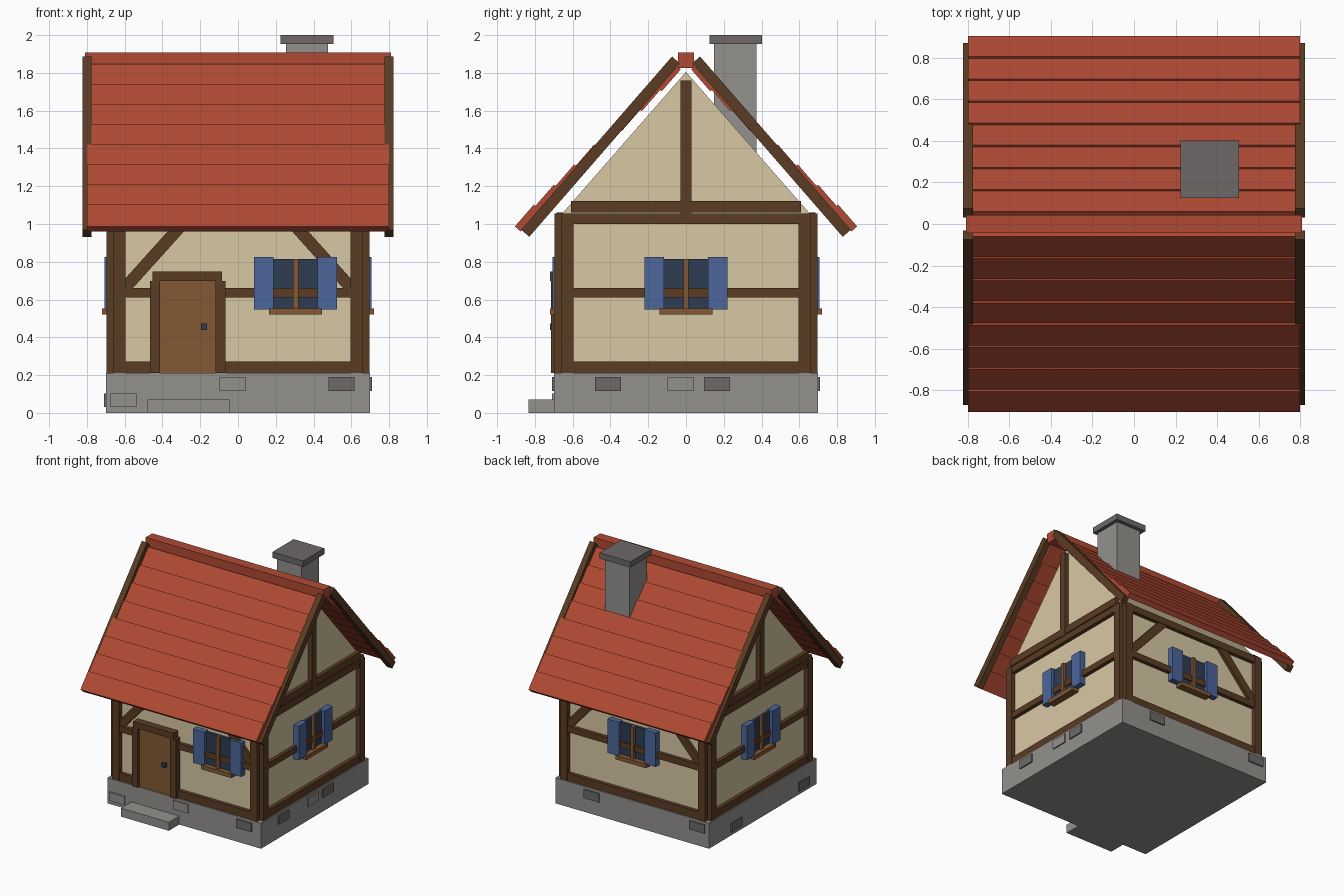
import bpy
import math
from mathutils import Matrix, Vector

if "Cube" in bpy.data.objects:
    bpy.data.objects.remove(bpy.data.objects["Cube"])


def material(name, r, g, b):
    m = bpy.data.materials.new(name)
    lin = [((c / 255 + 0.055) / 1.055) ** 2.4 for c in (r, g, b)]
    m.diffuse_color = (*lin, 1)
    m.use_nodes = True
    m.node_tree.nodes["Principled BSDF"].inputs["Base Color"].default_value = m.diffuse_color
    return m


PLASTER = material("cream plaster", 216, 200, 164)
WOOD = material("dark timber", 90, 60, 35)
OAK = material("light timber", 132, 89, 52)
TILE = material("red roof", 176, 74, 52)
STONE = material("grey stone", 148, 145, 141)
DARK = material("dark stone", 109, 104, 104)
BLUE = material("blue shutter", 76, 102, 154)
GLASS = material("dark glass", 46, 60, 82)

BOX_FACES = [(0, 1, 3, 2), (4, 6, 7, 5), (0, 4, 5, 1), (2, 3, 7, 6), (0, 2, 6, 4), (1, 5, 7, 3)]


def mesh(name, verts, faces, mat):
    me = bpy.data.meshes.new(name)
    me.from_pydata([tuple(v) for v in verts], [], faces)
    me.materials.append(mat)
    ob = bpy.data.objects.new(name, me)
    bpy.context.collection.objects.link(ob)
    return ob


def box(name, mat, x0, x1, y0, y1, z0, z1, xf=Matrix()):
    verts = [xf @ Vector((x, y, z)) for x in (x0, x1) for y in (y0, y1) for z in (z0, z1)]
    return mesh(name, verts, BOX_FACES, mat)


def on_wall(side, name, mat, u0, u1, z0, z1, depth, inner=0.65):
    """Box on a wall; u runs along it, depth is the distance of its face from the centre."""
    turn = {"front": 0, "right": 90, "back": 180, "left": 270}[side]
    return box(side + "_" + name, mat, u0, u1, -depth, -inner, z0, z1,
               Matrix.Rotation(math.radians(turn), 4, 'Z'))


# Foundation and door step
box("foundation", STONE, -0.70, 0.70, -0.70, 0.70, 0, 0.21)
box("door_step", STONE, -0.48, -0.045, -0.835, -0.69, 0, 0.07)

# Foundation stones: wall, centre along wall, bottom height, colour
for side, u, z, mat in [
        ("front", -0.607, 0.03, STONE), ("front", -0.028, 0.117, STONE), ("front", 0.548, 0.117, DARK),
        ("right", -0.413, 0.117, DARK), ("right", -0.028, 0.117, STONE), ("right", 0.163, 0.117, DARK),
        ("back", -0.365, 0.117, DARK), ("back", 0.595, 0.117, DARK),
        ("left", -0.35, 0.03, DARK), ("left", 0.53, 0.03, DARK)]:
    on_wall(side, "stone", mat, u - 0.069, u + 0.069, z, z + 0.072, 0.71, 0.69)

# Plaster body with gables: pentagon extruded along x
profile = [(-0.66, 0.21), (0.66, 0.21), (0.66, 1.05), (0, 1.805), (-0.66, 1.05)]
n = len(profile)
mesh("plaster_walls", [(x, y, z) for x in (-0.66, 0.66) for y, z in profile],
     [tuple(range(n))[::-1], tuple(range(n, 2 * n))] +
     [(i, (i + 1) % n, n + (i + 1) % n, n + i) for i in range(n)], PLASTER)


def window(side, c):
    on_wall(side, "glass", GLASS, c - 0.125, c + 0.125, 0.55, 0.815, 0.68)
    on_wall(side, "window_bar", OAK, c - 0.014, c + 0.014, 0.55, 0.815, 0.70)
    on_wall(side, "window_sill", OAK, c - 0.14, c + 0.14, 0.52, 0.553, 0.72)
    for s in (-1, 1):
        m = c + s * 0.168
        on_wall(side, "shutter", BLUE, m - 0.052, m + 0.052, 0.547, 0.825, 0.708)


# Timber frame on each wall
for side in ("front", "right", "back", "left"):
    for s in (-1, 1):
        a, b = sorted((s * 0.595, s * 0.66))
        on_wall(side, "corner_post", WOOD, a, b, 0.21, 1.055, 0.695)
    on_wall(side, "top_beam", WOOD, -0.6, 0.6, 1.0, 1.055, 0.69)
    spans = [(-0.6, -0.44), (-0.09, 0.6)] if side == "front" else [(-0.6, 0.6)]
    for a, b in spans:
        on_wall(side, "sill_beam", WOOD, a, b, 0.21, 0.272, 0.69)
        on_wall(side, "middle_rail", WOOD, a, b, 0.61, 0.66, 0.69)
    window(side, 0.305 if side == "front" else 0.0)

    if side in ("front", "back"):
        # Slanting braces
        yc = 0.667 * (-1 if side == "front" else 1)
        for s in (-1, 1):
            p, q = Vector((s * 0.60, yc, 0.66)), Vector((s * 0.258, yc, 1.04))
            d = q - p
            xf = Matrix.Translation((p + q) / 2) @ Matrix.Rotation(-math.atan2(d.z, d.x), 4, 'Y')
            h = d.length / 2
            box(side + "_brace", WOOD, -h, h, -0.018, 0.018, -0.032, 0.032, xf)
    else:
        # Gable beam and king post
        on_wall(side, "gable_beam", WOOD, -0.61, 0.61, 1.062, 1.122, 0.69)
        on_wall(side, "king_post", WOOD, -0.029, 0.029, 1.05, 1.76, 0.695)

# Door with frame and handle
on_wall("front", "door", OAK, -0.42, -0.115, 0.21, 0.70, 0.692)
on_wall("front", "door_jamb", WOOD, -0.465, -0.413, 0.21, 0.698, 0.715)
on_wall("front", "door_jamb", WOOD, -0.118, -0.065, 0.21, 0.698, 0.715)
on_wall("front", "door_lintel", WOOD, -0.452, -0.084, 0.698, 0.748, 0.72)
on_wall("front", "door_handle", GLASS, -0.197, -0.163, 0.44, 0.473, 0.72)

# Roof: stepped tile courses and verge boards on both slopes
PITCH = math.radians(49)


def sloped(name, mat, s, x0, x1, low, length, thick):
    """Board climbing towards the ridge from its outer lower corner (y, z)."""
    up = Vector((-math.cos(PITCH), math.sin(PITCH)))
    inward = Vector((-math.sin(PITCH), -math.cos(PITCH)))
    low = Vector(low)
    verts = []
    for x in (x0, x1):
        for along in (0, length):
            for t in (0, thick):
                p = low + up * along + inward * t
                verts.append((x, p.x * s, p.y))
    return mesh(name, verts, BOX_FACES, mat)


for s in (-1, 1):
    for i in range(8):
        w = 0.80 if i < 4 else 0.775
        sloped("roof_course", TILE, s, -w, w, (0.906 - 0.1066 * i, 0.987 + 0.1062 * i), 0.153, 0.042)
    for x in (-0.80, 0.80):
        sloped("verge_board", WOOD, s, x - 0.024, x + 0.024, (0.872, 0.969), 1.216, 0.056)
box("ridge_beam", TILE, -0.81, 0.81, -0.043, 0.043, 1.825, 1.908)

# Chimney
box("chimney", STONE, 0.253, 0.477, 0.147, 0.373, 1.2, 1.96)
box("chimney_cap", DARK, 0.225, 0.505, 0.125, 0.402, 1.952, 2.0)

# Make all face normals point outwards
import bmesh
for ob in bpy.context.collection.objects:
    bm = bmesh.new()
    bm.from_mesh(ob.data)
    bmesh.ops.recalc_face_normals(bm, faces=bm.faces)
    bm.to_mesh(ob.data)
    bm.free()
